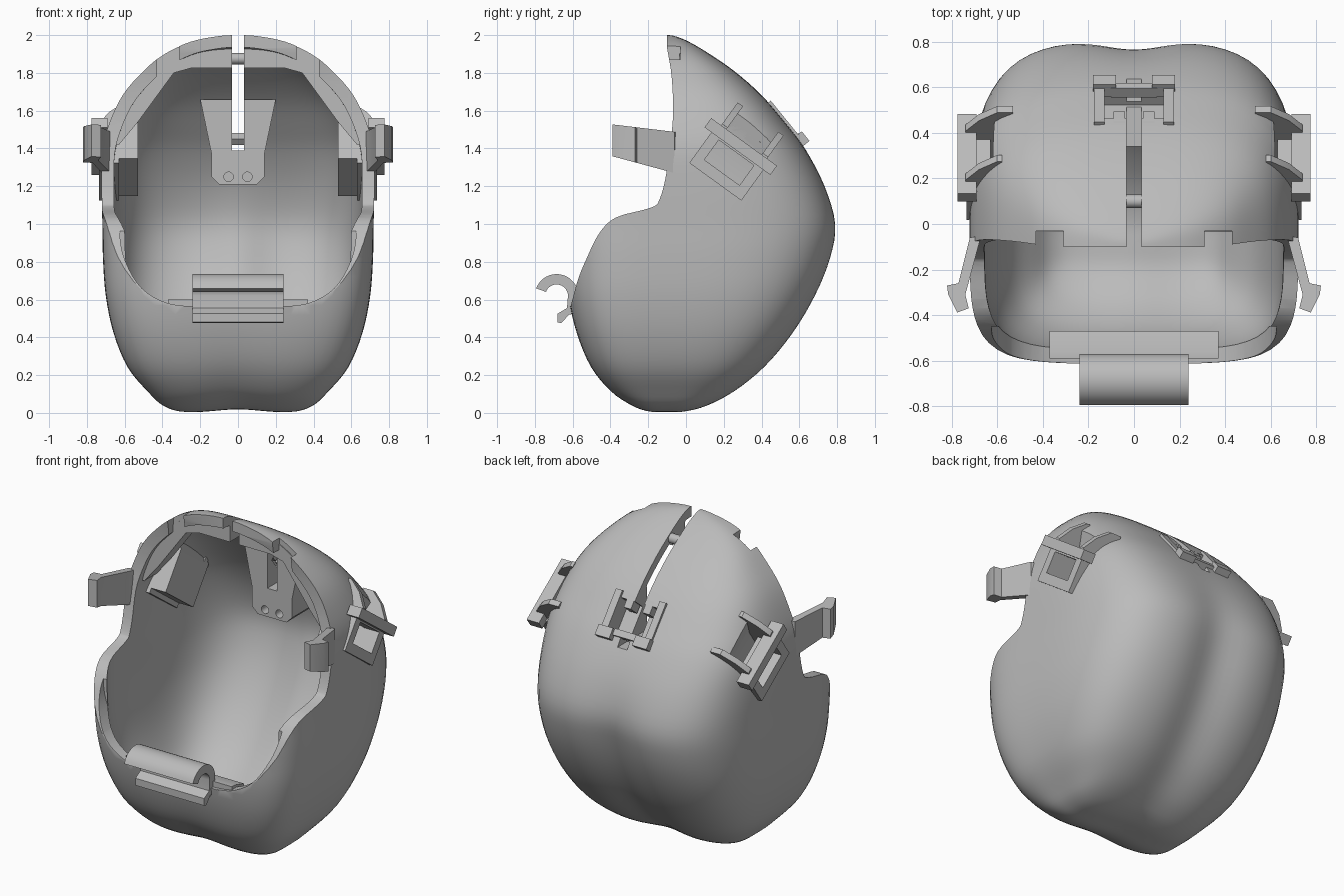
import bpy, bmesh, math
from mathutils import Matrix, Vector

default = bpy.data.objects.get("Cube")
if default:
    bpy.data.objects.remove(default, do_unlink=True)

grey = bpy.data.materials.new("plain_grey")
grey.use_nodes = True
grey.diffuse_color = (0.5, 0.5, 0.5, 1)
grey.node_tree.nodes["Principled BSDF"].inputs["Base Color"].default_value = (0.5, 0.5, 0.5, 1)


def make_object(name, bm):
    bmesh.ops.recalc_face_normals(bm, faces=bm.faces)
    mesh = bpy.data.meshes.new(name)
    bm.to_mesh(mesh)
    bm.free()
    mesh.materials.append(grey)
    obj = bpy.data.objects.new(name, mesh)
    bpy.context.collection.objects.link(obj)
    return obj


def frame(a, b, c, origin=(0, 0, 0)):
    """Matrix whose local axes are the vectors a, b, c."""
    m = Matrix((a, b, c)).transposed().to_4x4()
    m.translation = origin
    return m


X, Y, Z = Vector((1, 0, 0)), Vector((0, 1, 0)), Vector((0, 0, 1))
SIDE, FRONT, TOP = frame(Y, Z, X), frame(X, Z, Y), frame(X, Y, Z)


def prism(name, pts, lo, hi, m=TOP, side=1):
    """Extrude a closed outline between two depths, optionally mirrored in x."""
    bm = bmesh.new()
    rings = [[bm.verts.new(m @ Vector((p[0], p[1], d))) for p in pts] for d in (lo, hi)]
    for ring in rings:
        bm.faces.new(ring)
    for i in range(len(pts)):
        j = (i + 1) % len(pts)
        bm.faces.new((rings[0][i], rings[0][j], rings[1][j], rings[1][i]))
    for v in bm.verts:
        v.co.x *= side
    return make_object(name, bm)


def rect(x0, x1, y0, y1):
    return [(x0, y0), (x1, y0), (x1, y1), (x0, y1)]


def both(half):
    """Outline points followed by their mirror images."""
    return half + [(-p[0], p[1]) for p in reversed(half)]


def circle(cx, cy, r, n=20):
    return [(cx + r * math.cos(math.tau * i / n), cy + r * math.sin(math.tau * i / n)) for i in range(n)]


def spline(rows, steps):
    """Smooth curve through rows of any width."""
    out = []
    for i in range(len(rows) - 1):
        p = [Vector(rows[max(0, min(len(rows) - 1, i + k))]) for k in (-1, 0, 1, 2)]
        for s in range(steps):
            t = s / steps
            out.append(0.5 * (2 * p[1] + (p[2] - p[0]) * t
                              + (2 * p[0] - 5 * p[1] + 4 * p[2] - p[3]) * t ** 2
                              + (3 * p[1] - p[0] - 3 * p[2] + p[3]) * t ** 3))
    return out + [Vector(rows[-1])]


def boolean(obj, other, op="DIFFERENCE"):
    """Bake a boolean, moving to the next solver if one gives nothing."""
    for solver in ("EXACT", "MANIFOLD", "FLOAT"):
        mod = obj.modifiers.new("cut", "BOOLEAN")
        mod.operation, mod.solver, mod.object = op, solver, other
        bpy.context.view_layer.update()
        graph = bpy.context.evaluated_depsgraph_get()
        result = bpy.data.meshes.new_from_object(obj.evaluated_get(graph))
        obj.modifiers.remove(mod)
        if len(result.polygons):
            obj.data = result
            return


def shrunk(source, name, scale):
    """Smaller copy about the middle of the body."""
    obj = source.copy()
    obj.name, obj.data = name, source.data.copy()
    bpy.context.collection.objects.link(obj)
    middle = Matrix.Translation((0, .08, 1))
    obj.data.transform(middle @ Matrix.Diagonal((*scale, 1)) @ middle.inverted())
    return obj


# Rounded body: height, front, back, half width
levels = [(0, -.10, -.10, 0), (.003, -.2, .0, .27), (.035, -.29, .12, .39), (.11, -.40, .265, .475),
          (.24, -.505, .425, .583), (.42, -.58, .575, .658), (.62, -.625, .695, .7),
          (.82, -.64, .775, .715), (1, -.645, .8, .718), (1.2, -.645, .74, .722),
          (1.4, -.64, .63, .717), (1.55, -.62, .515, .675), (1.69, -.6, .392, .605),
          (1.81, -.55, .255, .5), (1.9, -.45, .125, .39), (1.965, -.35, .015, .25),
          (1.995, -.2, -.06, .1), (2, -.1, -.1, 0)]
bm = bmesh.new()
COUNT, MID = 96, -.1
rings = []
for z, front, back, width in spline(levels, 4):
    ring = []
    for i in range(COUNT):
        c, s = math.cos(math.tau * i / COUNT), math.sin(math.tau * i / COUNT)
        n = 3.5 if s > 0 else 4
        r = (abs(c) ** n + abs(s) ** n) ** (-1 / n)
        reach = back - MID if s > 0 else MID - front
        ring.append(bm.verts.new((width * c * r, MID + reach * s * r, z)))
    rings.append(ring)
for a, b in zip(rings, rings[1:]):
    for i in range(COUNT):
        j = (i + 1) % COUNT
        bm.faces.new((a[i], a[j], b[j], b[i]))
bmesh.ops.remove_doubles(bm, verts=bm.verts, dist=.0005)
bmesh.ops.recalc_face_normals(bm, faces=bm.faces)
bm.normal_update()
# Centre groove down the back and under the base
moves = []
for v in bm.verts:
    fade = max(0, min(1, (1.45 - v.co.z) / .75))
    fade *= fade * (3 - 2 * fade)
    facing = max(0, v.normal.y, -.35 * v.normal.z)
    moves.append((v, v.normal * (.055 * math.exp(-(v.co.x / .17) ** 2) * facing * fade)))
for v, move in moves:
    v.co -= move
shell = make_object("shell", bm)
cavity = shrunk(shell, "cavity_cutter", (.91, .918, .935))
trim = shrunk(shell, "trim_form", (.955, .96, .968))

# Face opening, hollow inside, top slot and edge notches
edge = spline([(-.1, 1.93), (-.075, 1.77), (-.07, 1.55), (-.1, 1.29), (-.14, 1.13), (-.19, 1.085),
               (-.37, 1.035), (-.46, .95), (-.525, .82), (-.567, .72), (-.596, .62), (-.61, .565)], 4)
opening = prism("opening_cutter", [(-.1, 2.2)] + edge + [(-1, .555), (-1, 2.2)], -1, 1, SIDE)
lip = spline([(.61, 1.1), (.625, .94), (.595, .8), (.51, .66), (.37, .58), (.2, .562)], 4)
chin = prism("chin_cutter", both([tuple(p) for p in lip]), -1, -.45, FRONT)
slot = prism("slot_cutter", rect(-.033, .033, 1.39, 2.2), -.5, .9, FRONT)
cutters = [cavity, trim, opening, chin, slot]
for cutter in (cavity, opening, chin, slot):
    boolean(shell, cutter)
for side in (1, -1):
    notch = prism("notch_cutter", rect(.31, .43, -.3, -.03), 1.75, 2.2, TOP, side)
    boolean(shell, notch)
    cutters.append(notch)

# Arch rail inside the upper edge
arch = prism("arch_rail", both([(.9, 2.2), (.9, 1.42), (.63, 1.42), (.53, 1.54), (.34, 1.8), (.25, 1.825)]),
             -.035, .09, FRONT)
boolean(arch, trim, "INTERSECT")
boolean(arch, slot)

# Rear latch housing with its pocket
housing = prism("rear_housing", both([(.2, 1.66), (.14, 1.37), (.14, 1.25), (.1, 1.21)]), .34, .9, FRONT)
boolean(housing, trim, "INTERSECT")
down, out = Vector((0, .63, -.777)), Vector((0, .777, .63))
REAR = frame(X, down, out, (0, .525, 1.535))
pocket = prism("rear_pocket_cutter", rect(-.13, .13, -.1, .12), -.1, .3, REAR)
cutters.append(pocket)
for part in (shell, housing):
    boolean(part, pocket)
boolean(housing, slot)
for side in (1, -1):
    hole = prism("hole_cutter", circle(.05, 1.25, .025), .25, .42, FRONT, side)
    boolean(housing, hole)
    cutters.append(hole)
    prism("rear_latch_rail", rect(.13, .175, -.14, .14), -.05, .015, REAR, side)
    prism("rear_latch_foot", rect(.08, .18, .09, .155), -.03, .04, REAR, side)
    prism("rear_latch_lug", rect(.04, .09, -.13, -.05), -.08, 0, REAR, side)
prism("rear_latch_bar", rect(-.1, .1, .085, .125), -.03, .02, REAR)
prism("slot_pin", circle(.1, 1.875, .03), -.034, .034, SIDE)

# Side buckles and front arms
u, v = Vector((0, .81, -.586)), Vector((0, -.586, -.81))
ACROSS = frame(X, v, u, (0, .29, 1.41))
FLAT = frame(u, v, X, (0, .29, 1.41))
for side, label in ((1, "left"), (-1, "right")):
    block = prism(label + "_buckle_block", [(.74, -.2), (.6, -.2), (.53, -.06), (.53, .2), (.74, .2)],
                  -.17, .17, ACROSS, side)
    boolean(block, trim, "INTERSECT")
    scoop = prism("scoop_cutter", [(.95, -.17), (.63, -.17), (.58, 0), (.58, .17), (.95, .17)],
                  -.115, .115, ACROSS, side)
    cutters.append(scoop)
    for part in (block, shell):
        boolean(part, scoop)
    for lo, hi, base in ((-.15, -.115, .58), (.115, .15, .53)):
        prism(label + "_buckle_cheek", [(base, -.18), (.6, -.18), (.68, -.12), (.74, -.04), (.74, .02), (base, .02)],
              lo, hi, ACROSS, side)
    prism(label + "_buckle_bar", rect(-.215, .215, -.03, .03), .69, .775, FLAT, side)
    plate = prism(label + "_buckle_plate", rect(-.17, .17, .02, .23), .63, .735, FLAT, side)
    window = prism("window_cutter", rect(-.115, .115, .04, .17), .5, .9, FLAT, side)
    boolean(plate, window)
    cutters.append(window)

    arm = prism(label + "_front_arm", [(.67, -.05), (.72, -.06), (.77, -.26), (.82, -.27), (.815, -.31),
                                       (.775, -.388), (.725, -.37), (.74, -.31)], 0, 1, TOP, side)
    for vert in arm.data.vertices:
        run = -vert.co.y - .08
        vert.co.z = 1.49 + .12 * run if vert.co.z > .5 else 1.275 + .27 * run

# Chin hook and plates
arc = [(math.cos(math.radians(a)), math.sin(math.radians(a))) for a in range(160, -1, -10)]
hook = [(-.685 + .115 * c, .62 + .115 * s) for c, s in arc]
hook += [(-.57, .53), (-.62, .52), (-.66, .475), (-.68, .48), (-.68, .525), (-.63, .555)]
hook += [(-.685 + .06 * c, .62 + .06 * s) for c, s in reversed(arc)]
prism("chin_hook", hook, -.24, .24, SIDE)
prism("chin_plate", [(-.59, .545), (-.47, .545), (-.47, .575), (-.56, .6), (-.59, .6)], -.37, .37, SIDE)

# Remove helpers, then smooth the curved surfaces
for cutter in cutters:
    bpy.data.objects.remove(cutter, do_unlink=True)
bpy.ops.object.select_all(action="DESELECT")
for obj in bpy.context.collection.objects:
    if obj.type == "MESH":
        obj.select_set(True)
        bpy.context.view_layer.objects.active = obj
bpy.ops.object.shade_smooth_by_angle(angle=math.radians(30))
